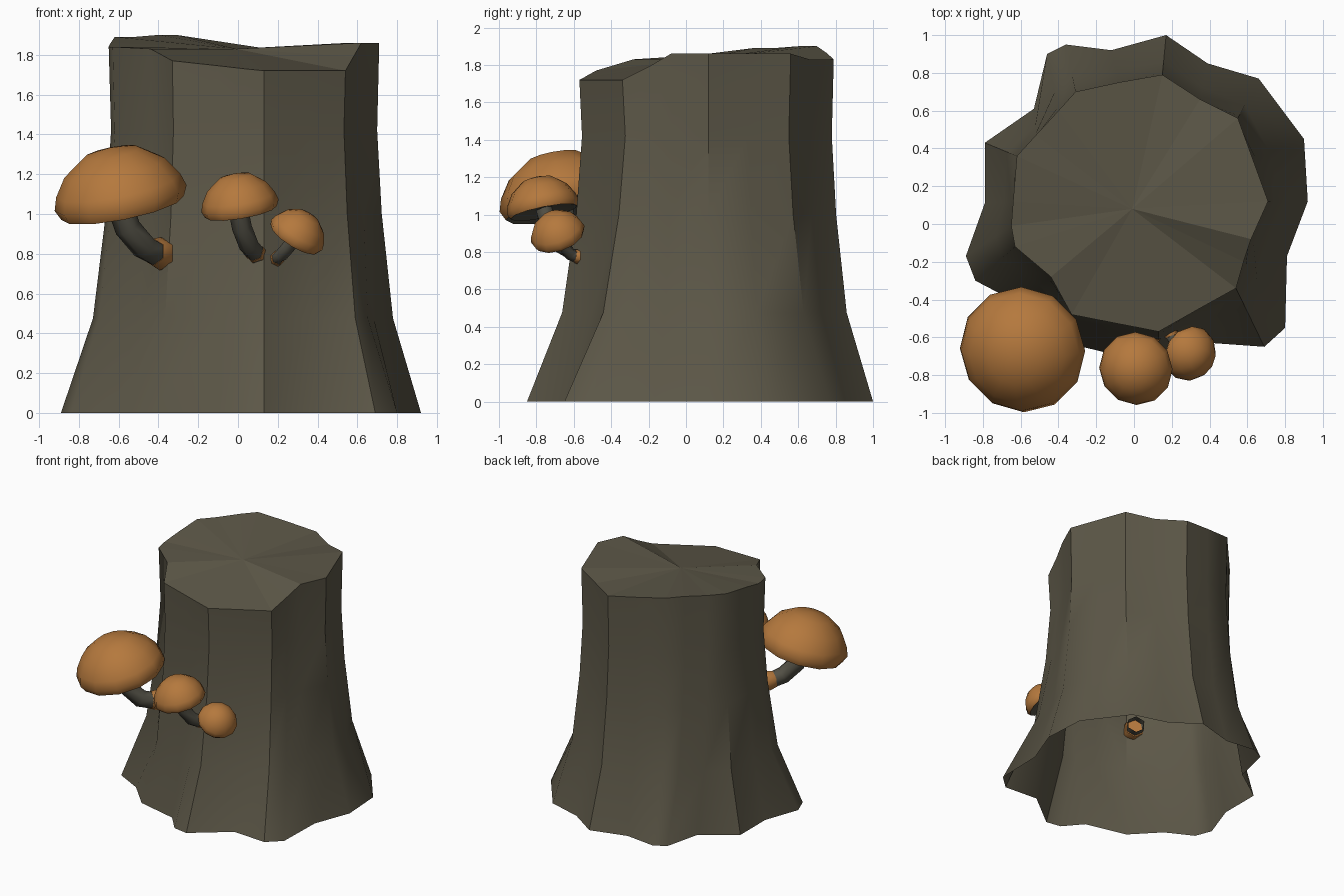
import bpy, bmesh, math
from mathutils import Vector

if "Cube" in bpy.data.objects:
    bpy.data.objects.remove(bpy.data.objects["Cube"])


def material(name, rgb):
    m = bpy.data.materials.new(name)
    m.diffuse_color = (*rgb, 1)
    m.use_nodes = True
    m.node_tree.nodes["Principled BSDF"].inputs["Base Color"].default_value = m.diffuse_color
    return m


BARK = material("bark_olive", (0.108, 0.096, 0.064))
ORANGE = material("cap_orange", (0.46, 0.19, 0.047))
STEM = material("stem_grey", (0.085, 0.08, 0.06))


def finish(name, bm, mats, angle, fix_normals=True):
    if fix_normals:
        bmesh.ops.recalc_face_normals(bm, faces=bm.faces)
    me = bpy.data.meshes.new(name)
    bm.to_mesh(me)
    bm.free()
    for m in mats:
        me.materials.append(m)
    ob = bpy.data.objects.new(name, me)
    bpy.context.collection.objects.link(ob)
    bpy.ops.object.select_all(action='DESELECT')
    ob.select_set(True)
    bpy.context.view_layer.objects.active = ob
    bpy.ops.object.shade_smooth_by_angle(angle=math.radians(angle))
    return ob


def bridge(bm, a, b, mat=0):
    n = len(a)
    for i in range(n):
        j = (i + 1) % n
        f = bm.faces.new((a[i], a[j], b[j], b[i]))
        f.material_index = mat


# Stump: root outline (x, y) paired with cut outline (x, y, z)
OUTLINE = [
    (0.92, 0.12, 0.71, 0.12, 1.86), (0.90, 0.45, 0.63, 0.34, 1.86),
    (0.66, 0.77, 0.55, 0.56, 1.86), (0.39, 0.85, 0.35, 0.66, 1.83),
    (0.17, 1.00, 0.15, 0.79, 1.83), (-0.12, 0.92, -0.08, 0.75, 1.865),
    (-0.36, 0.95, -0.31, 0.70, 1.90), (-0.46, 0.90, -0.40, 0.60, 1.90),
    (-0.53, 0.61, -0.52, 0.47, 1.89), (-0.79, 0.43, -0.62, 0.36, 1.89),
    (-0.79, 0.11, -0.64, 0.12, 1.86), (-0.89, -0.17, -0.65, -0.01, 1.84),
    (-0.84, -0.30, -0.63, -0.12, 1.84), (-0.63, -0.41, -0.44, -0.28, 1.83),
    (-0.44, -0.61, -0.33, -0.48, 1.77), (-0.11, -0.69, -0.10, -0.525, 1.745),
    (0.01, -0.83, 0.03, -0.55, 1.73), (0.13, -0.85, 0.13, -0.57, 1.72),
    (0.41, -0.63, 0.36, -0.44, 1.72), (0.69, -0.65, 0.54, -0.34, 1.72),
    (0.80, -0.55, 0.58, -0.20, 1.79), (0.81, -0.17, 0.62, -0.08, 1.86),
]
bm = bmesh.new()
rings = []
for z, w in ((0, 1), (0.475, 0.33), (1.0, 0.06), (1.42, -0.05), (None, 0)):
    rings.append([bm.verts.new((bx * w + tx * (1 - w), by * w + ty * (1 - w),
                                tz if z is None else z))
                  for bx, by, tx, ty, tz in OUTLINE])
for lo, hi in zip(rings, rings[1:]):
    bridge(bm, lo, hi)
# cut top as a fan
mid = bm.verts.new((-0.01, 0.08, 1.83))
for i, v in enumerate(rings[-1]):
    bm.faces.new((v, rings[-1][(i + 1) % len(OUTLINE)], mid))
stump = finish("stump", bm, [BARK], 40, False)
for p in stump.data.polygons:
    if len(p.vertices) == 3:
        p.use_smooth = False


def circle(bm, centre, axis, r, n):
    q = Vector((0, 0, 1)).rotation_difference(Vector(axis))
    c = Vector(centre)
    return [bm.verts.new(c + q @ Vector((r * math.cos(2 * math.pi * i / n),
                                         r * math.sin(2 * math.pi * i / n), 0)))
            for i in range(n)]


def cap(name, centre, normal, radius, height, sides=12):
    """Domed cap with a curled rim and a shallow gill dish underneath."""
    bm = bmesh.new()
    c, n = Vector(centre), Vector(normal).normalized()
    profile = [(0.42, 0.90 * height), (0.76, 0.60 * height), (0.94, 0.25 * height),
               (1.0, 0), (0.93, -0.15), (0.72, -0.10), (0.15, -0.03)]
    rs = [circle(bm, c + n * (h * radius), n, r * radius, sides) for r, h in profile]
    for i, (a, b) in enumerate(zip(rs, rs[1:])):
        bridge(bm, b, a, 1 if i >= 4 else 0)
    tip = bm.verts.new(c + n * (height * radius))
    for i in range(sides):
        bm.faces.new((rs[0][i], rs[0][(i + 1) % sides], tip))
    bm.faces.new(rs[-1]).material_index = 1
    return finish(name, bm, [ORANGE, STEM], 60)


def tube(name, points, radii, mat, sides=6, closed=False):
    bm = bmesh.new()
    pts = [Vector(p) for p in points]
    rs = []
    for i, p in enumerate(pts):
        t = pts[max(i - 1, 0)] - pts[min(i + 1, len(pts) - 1)]
        rs.append(circle(bm, p, t.normalized(), radii[i], sides))
    for a, b in zip(rs, rs[1:]):
        bridge(bm, a, b)
    if closed:
        bm.faces.new(rs[0])
        bm.faces.new(rs[-1])
    return finish(name, bm, [mat], 65)


# Mushrooms: cap centre, cap normal, radius, dome height, stem path, stem radius
MUSHROOMS = [
    ("large", (-0.59, -0.665, 1.08), (-0.20, -0.20, 1), 0.338, 0.78,
     [(-0.60, -0.67, 1.06), (-0.555, -0.64, 0.93), (-0.47, -0.58, 0.83),
      (-0.41, -0.50, 0.80), (-0.34, -0.38, 0.80)], 0.066, 0.084),
    ("middle", (0.01, -0.765, 1.04), (-0.17, -0.20, 1), 0.197, 0.86,
     [(0.0, -0.76, 1.03), (0.02, -0.73, 0.93), (0.055, -0.67, 0.84),
      (0.09, -0.60, 0.80), (0.12, -0.51, 0.78)], 0.05, 0.055),
    ("small", (0.295, -0.685, 0.895), (0.50, -0.30, 0.80), 0.15, 0.85,
     [(0.30, -0.685, 0.90), (0.25, -0.65, 0.83), (0.215, -0.62, 0.79),
      (0.195, -0.59, 0.775), (0.18, -0.53, 0.77)], 0.034, 0.042),
]
for size, c, n, r, h, path, sr, cr in MUSHROOMS:
    cap(size + "_mushroom_cap", c, n, r, h)
    tube(size + "_mushroom_stem", path, [sr] * len(path), STEM)
    # orange collar where the stem meets the bark
    a, b = Vector(path[-2]), Vector(path[-1])
    tube(size + "_stem_collar", [a.lerp(Vector(path[-3]), 0.25), a.lerp(b, 0.25), a.lerp(b, 0.6)],
         [sr * 1.04, cr, cr * 0.9], ORANGE, closed=True)
